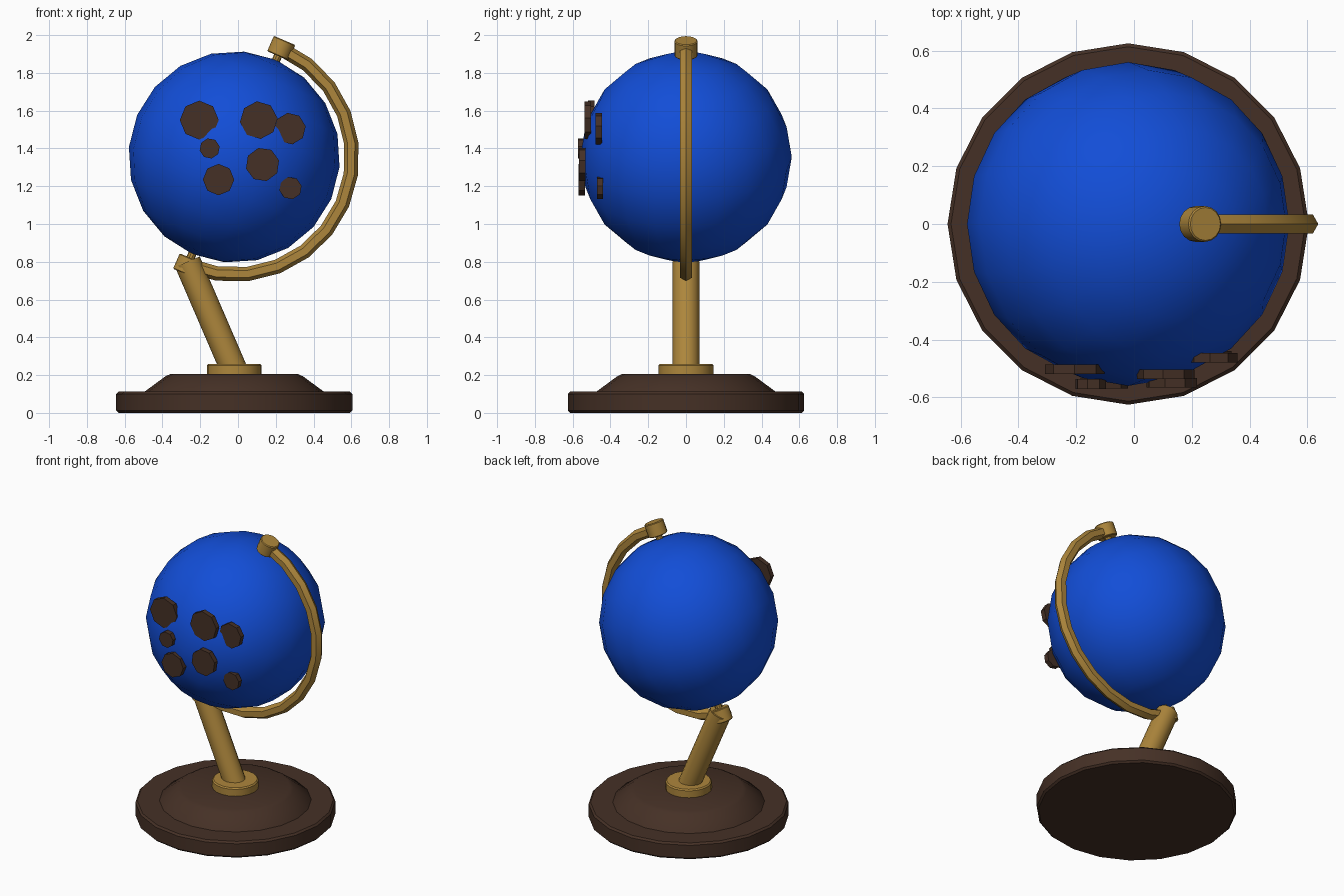
import bpy, bmesh, math
from mathutils import Vector, Matrix

if "Cube" in bpy.data.objects:
    bpy.data.objects.remove(bpy.data.objects["Cube"])

CX = -0.02                                  # model axis offset
C = Vector((CX, 0, 1.355))                  # globe centre
R = 0.56
TILT = math.radians(23.4)
AXIS = Vector((math.sin(TILT), 0, math.cos(TILT)))


def material(name, rgb):
    m = bpy.data.materials.new(name)
    m.diffuse_color = (*rgb, 1)
    m.use_nodes = True
    m.node_tree.nodes["Principled BSDF"].inputs["Base Color"].default_value = m.diffuse_color
    return m


BLUE = material("ocean_blue", (0.006, 0.075, 0.68))
BROWN = material("dark_wood", (0.060, 0.030, 0.019))
GOLD = material("brass", (0.42, 0.24, 0.045))


def finish(name, bm, mat, smooth=35):
    bmesh.ops.recalc_face_normals(bm, faces=bm.faces[:])
    me = bpy.data.meshes.new(name)
    bm.to_mesh(me)
    bm.free()
    ob = bpy.data.objects.new(name, me)
    bpy.context.collection.objects.link(ob)
    me.materials.append(mat)
    bpy.ops.object.select_all(action='DESELECT')
    ob.select_set(True)
    bpy.context.view_layer.objects.active = ob
    if smooth:
        bpy.ops.object.shade_smooth_by_angle(angle=math.radians(smooth))
    return ob


def lathe(name, profile, sides, mat):
    """Solid of revolution around the vertical axis at x = CX."""
    bm = bmesh.new()
    rings = [[bm.verts.new((CX + r * math.cos(a), r * math.sin(a), z))
              for a in (math.tau * i / sides for i in range(sides))] for r, z in profile]
    for a, b in zip(rings, rings[1:]):
        for i in range(sides):
            j = (i + 1) % sides
            bm.faces.new((a[i], a[j], b[j], b[i]))
    bm.faces.new(rings[0])
    bm.faces.new(rings[-1])
    return finish(name, bm, mat)


def rod(name, p, q, r, sides, mat, bevel=0.0, spin=0.0, smooth=35):
    """Cylinder between two points, optionally with chamfered rims."""
    d = q - p
    mtx = (Matrix.Translation((p + q) / 2) @ d.to_track_quat('Z', 'Y').to_matrix().to_4x4()
           @ Matrix.Rotation(spin, 4, 'Z'))
    bm = bmesh.new()
    bmesh.ops.create_cone(bm, cap_ends=True, segments=sides, radius1=r, radius2=r,
                          depth=d.length, matrix=mtx)
    if bevel:
        rims = [e for e in bm.edges if any(len(f.verts) > 4 for f in e.link_faces)]
        bmesh.ops.bevel(bm, geom=rims, offset=bevel, segments=1, affect='EDGES')
    return finish(name, bm, mat, smooth)


# Stepped round base and brass collar
lathe("base", [(0.613, 0), (0.625, 0.012), (0.625, 0.1), (0.613, 0.112)], 20, BROWN)
lathe("base_step", [(0.48, 0.1), (0.475, 0.112), (0.365, 0.193), (0.34, 0.205)], 20, BROWN)
lathe("collar", [(0.145, 0.2), (0.145, 0.252), (0.137, 0.26)], 20, GOLD)

# Leaning post
rod("post", Vector((CX, 0, 0.225)), Vector((-0.268, 0, 0.80)), 0.071, 16, GOLD)

# Tilted globe
bm = bmesh.new()
bmesh.ops.create_uvsphere(bm, u_segments=20, v_segments=10, radius=R,
                          matrix=Matrix.Translation(C) @ Matrix.Rotation(TILT, 4, 'Y'))
finish("globe", bm, BLUE, 60)

# Axis pin with a cap at each pole
rod("axis_pin", C - AXIS * 0.62, C + AXIS * 0.62, 0.022, 10, GOLD)
for name, s in (("top_cap", 1), ("bottom_cap", -1)):
    rod(name, C + AXIS * s * 0.583, C + AXIS * s * 0.672, 0.062, 16, GOLD, bevel=0.005)

# Half-circle meridian arm with a hexagonal section
bm = bmesh.new()
rings = []
for i in range(13):
    a = math.pi / 2 - TILT - math.pi * i / 12
    out = Vector((math.cos(a), 0, math.sin(a)))
    rings.append([bm.verts.new(C + out * (0.624 + 0.038 * math.cos(t))
                               + Vector((0, 0.038 * math.sin(t), 0)))
                  for t in (math.tau * k / 6 for k in range(6))])
for a, b in zip(rings, rings[1:]):
    for k in range(6):
        bm.faces.new((a[k], a[k - 1], b[k - 1], b[k]))
bm.faces.new(rings[0])
bm.faces.new(rings[-1])
finish("meridian_arm", bm, GOLD)

# Land patches: flat eight-sided discs facing the front (x, z, radius, spin)
LAND = [(-0.205, 1.55, 0.103, 0.0), (0.11, 1.55, 0.1, 0.1), (-0.15, 1.40, 0.054, 0.2),
        (-0.103, 1.235, 0.083, 0.0), (0.13, 1.315, 0.09, 0.25), (0.275, 1.505, 0.084, 0.15),
        (0.278, 1.19, 0.06, 0.2)]
for n, (x, z, r, spin) in enumerate(LAND, 1):
    y = -math.sqrt(R * R - (x - C.x) ** 2 - (z - C.z) ** 2)
    rod(f"land_patch_{n}", Vector((x, y + 0.006, z)), Vector((x, y - 0.028, z)),
        r, 8, BROWN, spin=spin, smooth=0)
